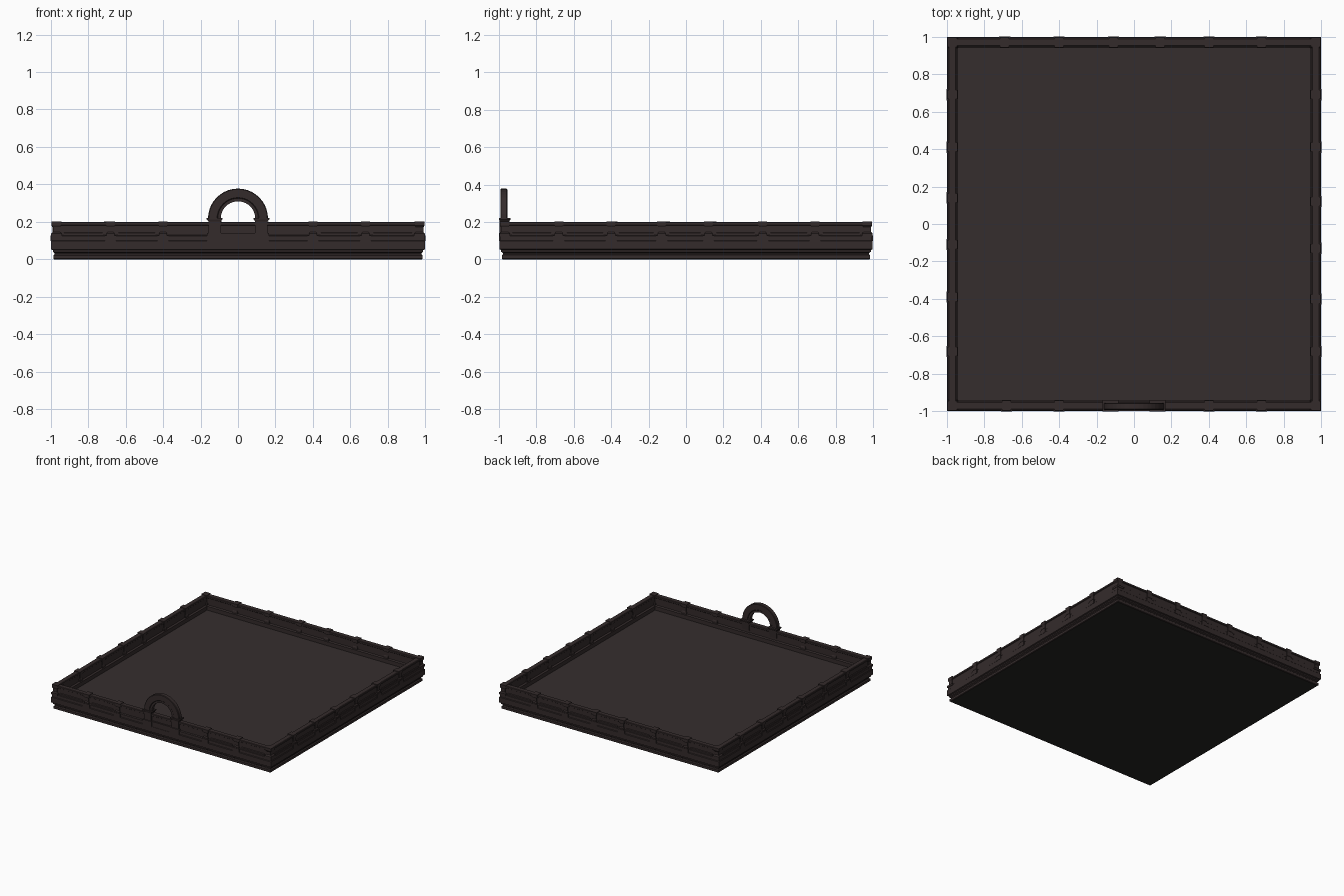
import bpy, bmesh, math
from mathutils import Matrix, Vector

if "Cube" in bpy.data.objects:
    bpy.data.objects.remove(bpy.data.objects["Cube"])


def mat(name, c):
    m = bpy.data.materials.new(name)
    m.diffuse_color = (*c, 1)
    m.use_nodes = True
    m.node_tree.nodes["Principled BSDF"].inputs["Base Color"].default_value = m.diffuse_color
    return m


TRIM = mat("dark brown trim", (0.034, 0.024, 0.024))
FLOOR = mat("dark grey brown floor", (0.036, 0.027, 0.027))
UNDER = mat("charcoal underside", (0.019, 0.018, 0.016))


def finish(bm, name, mats):
    me = bpy.data.meshes.new(name)
    bm.to_mesh(me)
    bm.free()
    for m in mats:
        me.materials.append(m)
    ob = bpy.data.objects.new(name, me)
    bpy.context.collection.objects.link(ob)
    return ob


def stack(bm, profile, mtx):
    """Rectangular stack: profile rows are (half width, y outer, y inner, z)."""
    rings = []
    for w, yo, yi, z in profile:
        rings.append([bm.verts.new(mtx @ Vector(p)) for p in
                      ((-w, -yo, z), (w, -yo, z), (w, -yi, z), (-w, -yi, z))])
    for a, b in zip(rings, rings[1:]):
        for i in range(4):
            j = (i + 1) % 4
            bm.faces.new((a[i], a[j], b[j], b[i]))
    bm.faces.new(rings[0][::-1])
    bm.faces.new(rings[-1])


# Roof body: square rings swept from underside, over the parapet, to the floor
profile = [(.980, 0), (.985, .004), (.985, .022), (.978, .028), (.978, .034),
           (.988, .040), (.988, .050), (.998, .054), (.998, .098), (.994, .102),
           (.994, .126), (.984, .130), (.984, .180), (.990, .184), (.990, .196),
           (.986, .199), (.952, .199), (.948, .196), (.948, .184), (.952, .180),
           (.952, .125), (.938, .120), (.938, .088)]
bm = bmesh.new()
rings = [[bm.verts.new((sx * r, sy * r, z)) for sx, sy in ((-1, -1), (1, -1), (1, 1), (-1, 1))]
         for r, z in profile]
for a, b in zip(rings, rings[1:]):
    for i in range(4):
        j = (i + 1) % 4
        bm.faces.new((a[i], a[j], b[j], b[i]))
under = bm.faces.new(rings[0][::-1])
under.material_index = 2
floor = bm.faces.new(rings[-1])
floor.material_index = 1
finish(bm, "roof_body", [TRIM, FLOOR, UNDER])

# Parapet posts with shallow pilaster feet, along each side
sides = [(0, (-.68, -.4, .4, .68)),
         (90, (-.68, -.4, -.13, .12, .41, .69)),
         (180, (-.68, -.4, -.14, .11, .4, .69)),
         (270, (-.69, -.41, -.14, .11, .39, .68))]
post = [(.022, .997, .945, .122), (.022, .997, .945, .138), (.016, .990, .948, .146),
        (.016, .990, .948, .172), (.024, .995, .943, .180), (.024, .995, .943, .203)]
foot = [(.030, 1.0, .96, .098), (.030, 1.0, .96, .128)]
bm = bmesh.new()
for ang, xs in sides:
    for x in xs:
        m = Matrix.Rotation(math.radians(ang), 4, 'Z') @ Matrix.Translation((x, 0, 0))
        stack(bm, post, m)
        stack(bm, foot, m)
finish(bm, "parapet_posts", [TRIM])

# Raised panels between the posts
bm = bmesh.new()
for ang, xs in sides:
    stops = [-.97, *xs, .97]
    for a, b in zip(stops, stops[1:]):
        if ang == 0 and a < 0 < b:
            continue
        m = Matrix.Rotation(math.radians(ang), 4, 'Z') @ Matrix.Translation(((a + b) / 2, 0, 0))
        w = (b - a) / 2 - .04
        stack(bm, [(w, .989, .97, .128), (w, .989, .97, .140), (w - .005, .984, .97, .144)], m)
finish(bm, "wall_panels", [TRIM])

# Corner posts
bm = bmesh.new()
for k in range(4):
    m = Matrix.Rotation(k * math.pi / 2, 4, 'Z') @ Matrix.Translation((.969, 0, 0))
    stack(bm, [(.029, .998, .94, .122), (.029, .998, .94, .138), (.020, .988, .95, .146),
               (.020, .988, .95, .172), (.025, .994, .944, .180), (.025, .994, .944, .203)], m)
finish(bm, "corner_posts", [TRIM])

# Front arch legs with flared caps, and the plinth between them
bm = bmesh.new()
for s in (-1, 1):
    m = Matrix.Translation((s * .125, 0, 0))
    stack(bm, [(.040, 1.0, .95, .098), (.040, 1.0, .95, .140), (.033, .996, .95, .142),
               (.033, .996, .945, .200), (.033, .996, .945, .203), (.042, 1.0, .938, .214),
               (.042, 1.0, .938, .220)], m)
stack(bm, [(.09, .997, .96, .098), (.09, .997, .96, .142)], Matrix())
finish(bm, "arch_legs", [TRIM])

# Half round arch with a raised inner band
bm = bmesh.new()
section = [(.092, .988), (.108, .988), (.112, .992), (.156, .992), (.160, .988),
           (.160, .959), (.156, .955), (.112, .955), (.108, .959), (.092, .959)]
N = 20
rings = []
for i in range(N + 1):
    t = math.pi * i / N
    rings.append([bm.verts.new((r * math.cos(t), -y, .218 + r * math.sin(t))) for r, y in section])
for a, b in zip(rings, rings[1:]):
    for i in range(len(section)):
        j = (i + 1) % len(section)
        bm.faces.new((a[i], a[j], b[j], b[i]))
bm.faces.new(rings[0][::-1])
bm.faces.new(rings[-1])
bmesh.ops.recalc_face_normals(bm, faces=bm.faces)
finish(bm, "front_arch", [TRIM])
